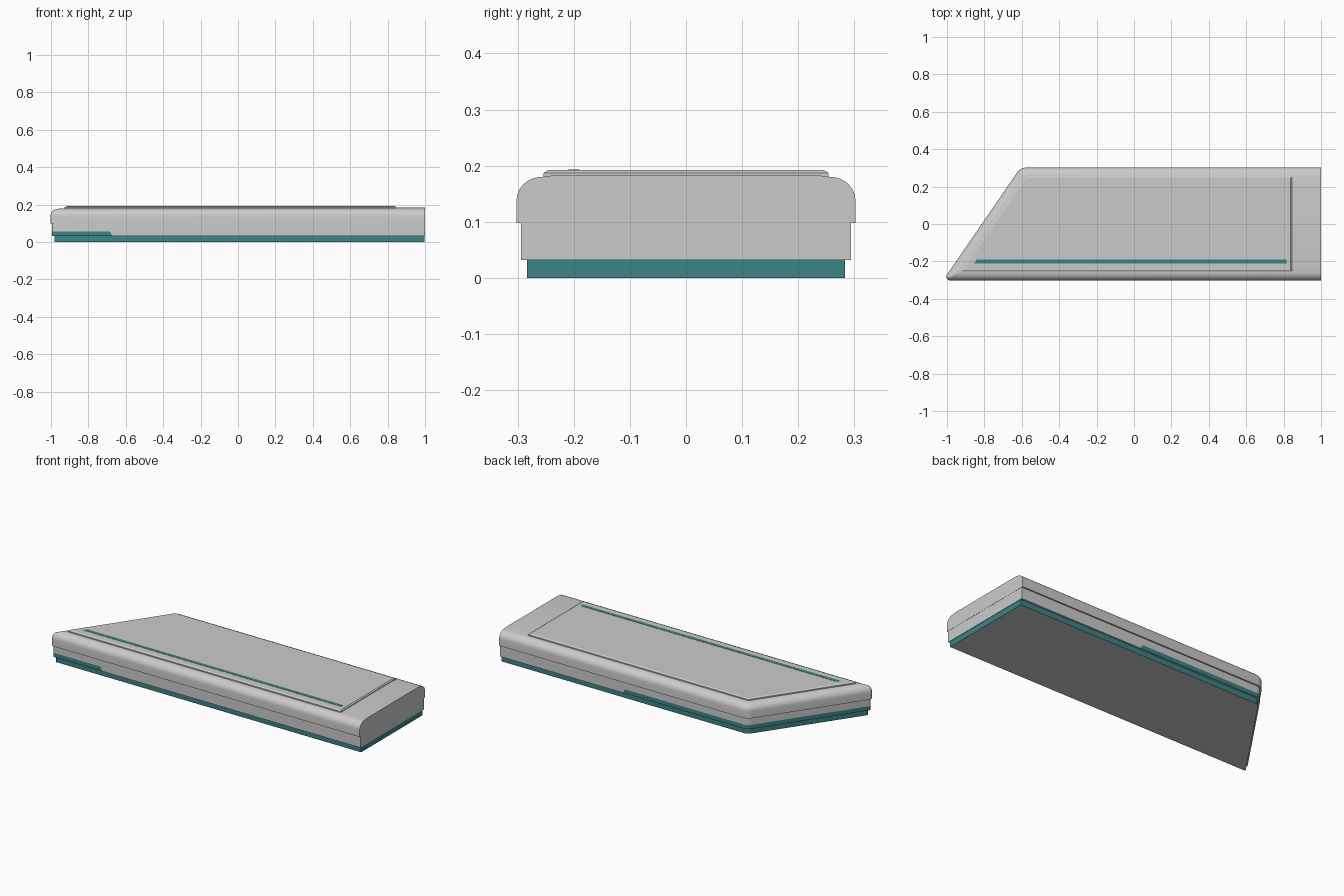
import bpy, bmesh, math
from mathutils import Vector

cube = bpy.data.objects.get("Cube")
if cube:
    bpy.data.objects.remove(cube, do_unlink=True)

HALF = 0.302      # half depth of the shell
SLOPE = 0.687     # x run per unit y along the slanted end
MID = -0.814      # x of the slanted end at y = 0


def material(name, color):
    m = bpy.data.materials.new(name)
    m.use_nodes = True
    m.diffuse_color = (*color, 1)
    m.node_tree.nodes["Principled BSDF"].inputs["Base Color"].default_value = (*color, 1)
    return m


GREY = material("light grey", (0.6, 0.6, 0.6))
TEAL = material("teal", (0.045, 0.235, 0.235))


def rounded(corner, before, after, radius, steps=8):
    """Arc that replaces a convex corner."""
    u, v = (before - corner).normalized(), (after - corner).normalized()
    half = u.angle(v) / 2
    centre = corner + (u + v).normalized() * radius / math.sin(half)
    start = corner + u * radius / math.tan(half) - centre
    sweep = math.pi - 2 * half
    pts = []
    for i in range(steps + 1):
        a = sweep * i / steps
        c, s = math.cos(a), math.sin(a)
        pts.append(centre + Vector((start.x * c - start.y * s, start.x * s + start.y * c)))
    return pts


def outline(inset, end=1.0, marks=None):
    """Counter-clockwise plan: slanted left end, square right end."""
    h = HALF - inset
    shift = MID + inset * math.hypot(1, SLOPE)
    tip, back = Vector((shift - SLOPE * h, -h)), Vector((shift + SLOPE * h, h))
    front_end, back_end = Vector((end, -h)), Vector((end, h))
    pts = rounded(tip, back, front_end, max(0.02 - inset, 0.004))
    if marks:
        pts.append(Vector((marks[0], -h)))
    pts += [front_end, back_end]
    if marks:
        pts.append(Vector((marks[1], h)))
    return pts + rounded(back, back_end, tip, max(0.06 - inset, 0.012))


def loft(name, rings, mats, rule=None, angle=30):
    """Skin a stack of (outline, z) rings and cap both ends."""
    bm = bmesh.new()
    loops = [[bm.verts.new((p.x, p.y, z)) for p in pts] for pts, z in rings]
    for a, b in zip(loops, loops[1:]):
        for i in range(len(a)):
            j = (i + 1) % len(a)
            bm.faces.new((a[i], a[j], b[j], b[i]))
    bm.faces.new(loops[0][::-1])
    bm.faces.new(loops[-1])
    bm.normal_update()
    if rule:
        for f in bm.faces:
            f.material_index = rule(f)
    mesh = bpy.data.meshes.new(name)
    bm.to_mesh(mesh)
    bm.free()
    for m in mats:
        mesh.materials.append(m)
    ob = bpy.data.objects.new(name, mesh)
    bpy.context.collection.objects.link(ob)
    bpy.ops.object.select_all(action='DESELECT')
    ob.select_set(True)
    bpy.context.view_layer.objects.active = ob
    bpy.ops.object.shade_smooth_by_angle(angle=math.radians(angle))
    return ob


# Base plinth: teal sides, grey underside
loft("base_plinth", [(outline(0.019, 0.996), 0), (outline(0.019, 0.996), 0.032)],
     [TEAL, GREY], lambda f: int(f.normal.z < -0.5))

# Lower body with a teal band wrapping the slanted end
FRONT_MARK, BACK_MARK, BAND_TOP = -0.685, 0.19, 0.056


def band(f):
    c = f.calc_center_median()
    if abs(f.normal.z) > 0.5 or c.z > BAND_TOP or f.normal.x > 0.5:
        return 0
    return int(c.x < (FRONT_MARK if c.y < 0 else BACK_MARK))


low = (FRONT_MARK + 0.012, BACK_MARK + 0.012)
high = (FRONT_MARK, BACK_MARK)
loft("lower_body", [(outline(0.008, 0.999, low), 0.032),
                    (outline(0.008, 0.999, high), BAND_TOP),
                    (outline(0.008, 0.999, high), 0.1)], [GREY, TEAL], band)

# Upper shell with a rounded shoulder and faint crown
rings = [(outline(0), 0.098)]
for i in range(9):
    a = math.pi / 2 * i / 8
    rings.append((outline(0.045 * (1 - math.cos(a))), 0.138 + 0.042 * math.sin(a)))
rings.append((outline(0.07), 0.183))
loft("upper_shell", rings, [GREY])

# Raised top panel with chamfered rim
loft("top_panel", [(outline(0.048, 0.845), 0.179), (outline(0.048, 0.845), 0.187),
                   (outline(0.056, 0.838), 0.192)], [GREY], angle=20)

# Thin accent stripe along the front of the panel
stripe = [Vector(p) for p in ((-0.855, -0.21), (0.815, -0.21), (0.815, -0.19), (-0.841, -0.19))]
loft("accent_stripe", [(stripe, 0.19), (stripe, 0.193)], [TEAL])
